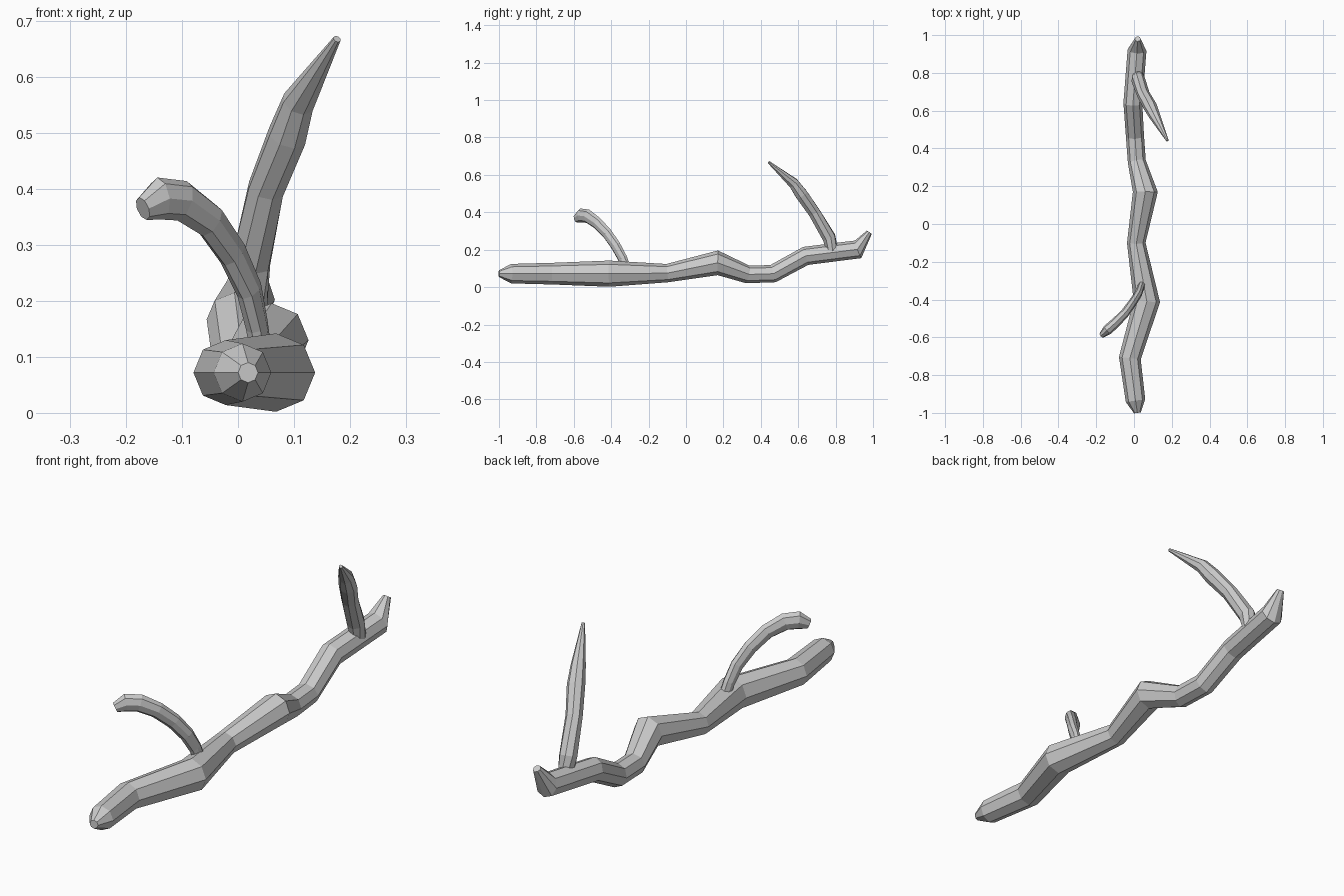
import bpy, bmesh, math
from mathutils import Vector

UP = Vector((0, 0, 1))


def limb(name, stations, sides=8, flat=1.0):
    """Sweep a faceted tube through (x, y, z, radius) stations; flat scales its sideways width."""
    pts = [Vector(s[:3]) for s in stations]
    bm = bmesh.new()
    rings = []
    for i, s in enumerate(stations):
        tangent = (pts[min(i + 1, len(pts) - 1)] - pts[max(i - 1, 0)]).normalized()
        side = tangent.cross(UP).normalized()
        over = side.cross(tangent)
        ring = []
        for k in range(sides):
            a = 2 * math.pi * k / sides
            ring.append(bm.verts.new(pts[i] + s[3] * (side * flat * math.cos(a) + over * math.sin(a))))
        rings.append(ring)
    for r0, r1 in zip(rings, rings[1:]):
        for k in range(sides):
            n = (k + 1) % sides
            bm.faces.new((r0[k], r0[n], r1[n], r1[k]))
    bm.faces.new(rings[0][::-1])
    bm.faces.new(rings[-1])
    bmesh.ops.recalc_face_normals(bm, faces=bm.faces)
    mesh = bpy.data.meshes.new(name)
    bm.to_mesh(mesh)
    bm.free()
    obj = bpy.data.objects.new(name, mesh)
    bpy.context.collection.objects.link(obj)
    return obj


# Crooked main stick, lying along y
limb("main_stick", [
    (0.018, -1.00, 0.072, 0.018),
    (0.008, -0.935, 0.072, 0.052),
    (-0.022, -0.71, 0.072, 0.058),
    (0.068, -0.41, 0.072, 0.070),
    (0.012, -0.10, 0.075, 0.049),
    (0.060, 0.17, 0.130, 0.066),
    (0.015, 0.33, 0.068, 0.048),
    (0.005, 0.465, 0.072, 0.048),
    (-0.006, 0.64, 0.167, 0.050),
    (0.016, 0.92, 0.202, 0.050),
    (0.020, 0.98, 0.293, 0.016),
])

# Curved twig with a blunt, thicker end
limb("curved_twig", [
    (0.040, -0.325, 0.115, 0.026),
    (0.034, -0.340, 0.155, 0.027),
    (0.020, -0.375, 0.220, 0.029),
    (-0.010, -0.420, 0.285, 0.031),
    (-0.050, -0.475, 0.343, 0.033),
    (-0.100, -0.525, 0.379, 0.037),
    (-0.140, -0.560, 0.383, 0.038),
    (-0.170, -0.588, 0.365, 0.022),
], flat=0.72)

# Tapering twig with a pointed end
limb("pointed_twig", [
    (0.022, 0.785, 0.19, 0.030),
    (0.022, 0.765, 0.265, 0.037),
    (0.050, 0.685, 0.400, 0.034),
    (0.088, 0.618, 0.495, 0.036),
    (0.108, 0.575, 0.555, 0.030),
    (0.177, 0.442, 0.668, 0.007),
])
